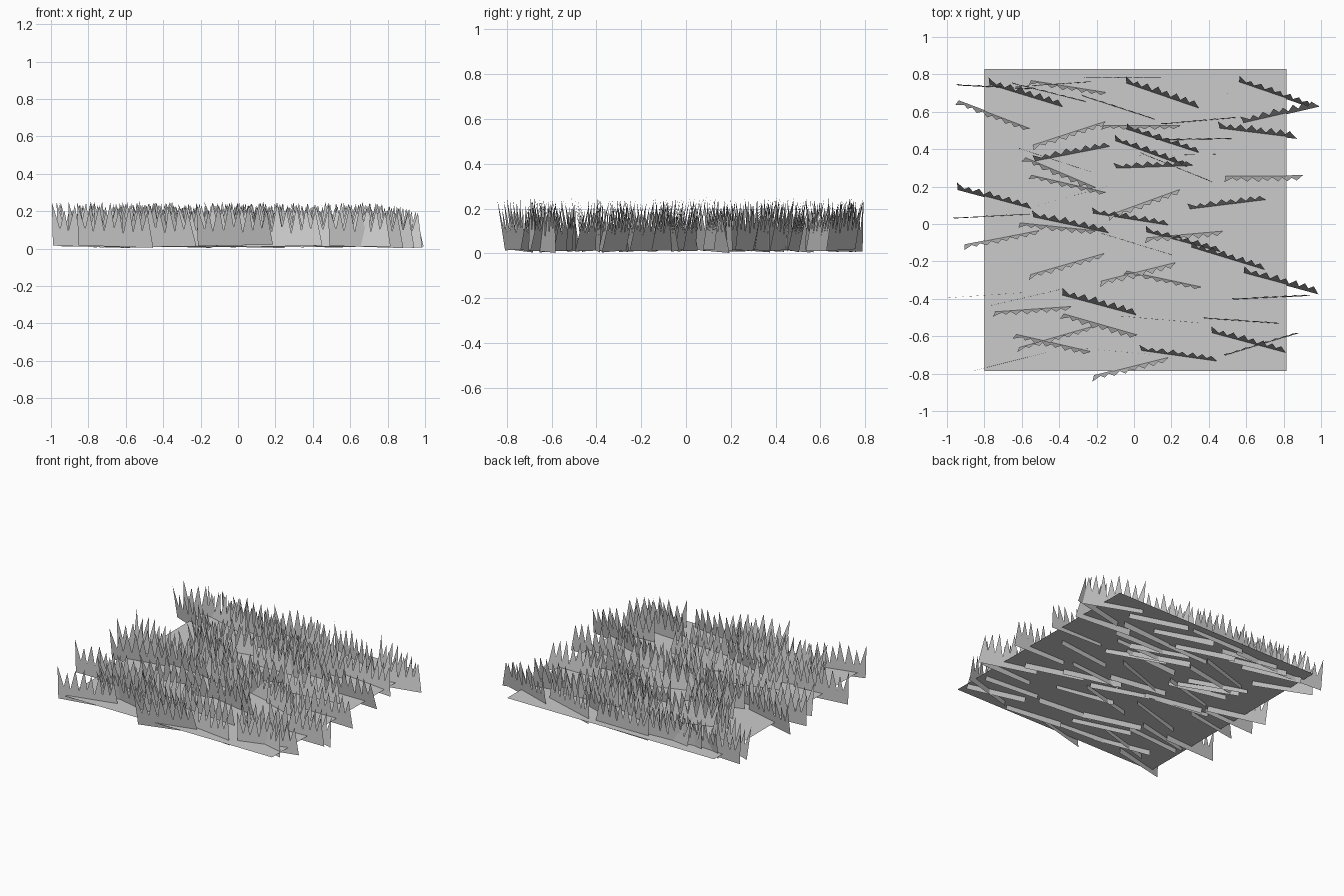
import bpy, math, random
from mathutils import Matrix

random.seed(4)

# Placement of each grass strip: x, y, heading in degrees
LEAN_BACK = [
    (-.58, .68, -17), (.15, .68, -19), (.75, .69, -19), (.785, .58, 13), (.66, .48, -7),
    (.15, .44, -18), (.09, .37, -20), (-.33, .37, 11), (.11, .30, 2), (-.75, .13, -15),
    (-.34, -.01, -12), (-.02, .02, -9), (.50, .10, 7), (.26, -.10, -15), (.50, -.19, -17),
    (.78, -.32, -15), (-.19, -.44, -15), (.61, -.64, -15), (.24, -.71, -8)]
LEAN_FORWARD = [
    (-.35, .74, -9), (-.75, .59, -21), (-.35, .49, 18), (.04, .53, 0), (-.39, .28, -23),
    (-.35, .22, -13), (.69, .26, 0), (.05, .12, 20), (-.71, -.07, 11), (-.41, -.01, -6),
    (.27, -.05, 5), (-.36, -.21, 16), (.02, -.25, 14), (.16, -.29, -12), (-.54, -.45, 4),
    (-.18, -.53, -16), (-.42, -.60, 16), (-.43, -.63, -13), (-.02, -.76, 14)]
UPRIGHT = [
    (-.74, .73, -3), (-.43, .745, 4), (-.45, .70, -14), (-.05, .78, 0), (.40, .73, -17),
    (-.08, .62, -18), (.35, .55, 5), (.32, .45, 1), (.24, .37, 1), (-.42, .34, -18),
    (.23, .30, -22), (-.33, .15, 16), (-.76, .04, 3), (.02, -.11, -17), (.73, -.065, 0),
    (-.79, -.38, 4), (-.57, -.39, 13), (.73, -.395, 3), (.14, -.51, -5), (.58, -.52, -4),
    (-.66, -.735, 14), (.68, -.645, 17), (-.10, -.68, -5)]

# Jagged outline of one strip of blades (along x, height z)
OUTLINE = [(-.20, 0), (.213, 0), (.175, .19), (.15, .09), (.125, .21), (.10, .08),
           (.075, .22), (.045, .07), (.02, .20), (-.005, .10), (-.03, .235), (-.06, .08),
           (-.09, .22), (-.12, .08), (-.145, .19), (-.165, .09), (-.213, .23)]


def sheet(name, points):
    mesh = bpy.data.meshes.new(name)
    mesh.from_pydata(points, [], [range(len(points))])
    mesh.update()
    return mesh


def add(name, mesh):
    ob = bpy.data.objects.new(name, mesh)
    bpy.context.collection.objects.link(ob)
    return ob


# Ground sheet
Z = 0.047
add("ground", sheet("ground", [(-.80, -.785, Z), (.815, -.785, Z), (.815, .83, Z), (-.80, .83, Z)]))

# Grass strips share one mesh
blades = sheet("grass_blades", [(x, 0, z) for x, z in OUTLINE])
for name, group, lean in (("grass_back", LEAN_BACK, -10), ("grass_forward", LEAN_FORWARD, 8),
                          ("grass_upright", UPRIGHT, -1)):
    for x, y, heading in group:
        tilt = lean + random.uniform(-1.5, 1.5)
        roll = random.uniform(-2, 2)
        ob = add(name, blades)
        ob.matrix_world = (Matrix.Translation((x, y, random.uniform(.009, .017)))
                           @ Matrix.Rotation(math.radians(heading), 4, 'Z')
                           @ Matrix.Rotation(math.radians(tilt), 4, 'X')
                           @ Matrix.Rotation(math.radians(roll), 4, 'Y'))
